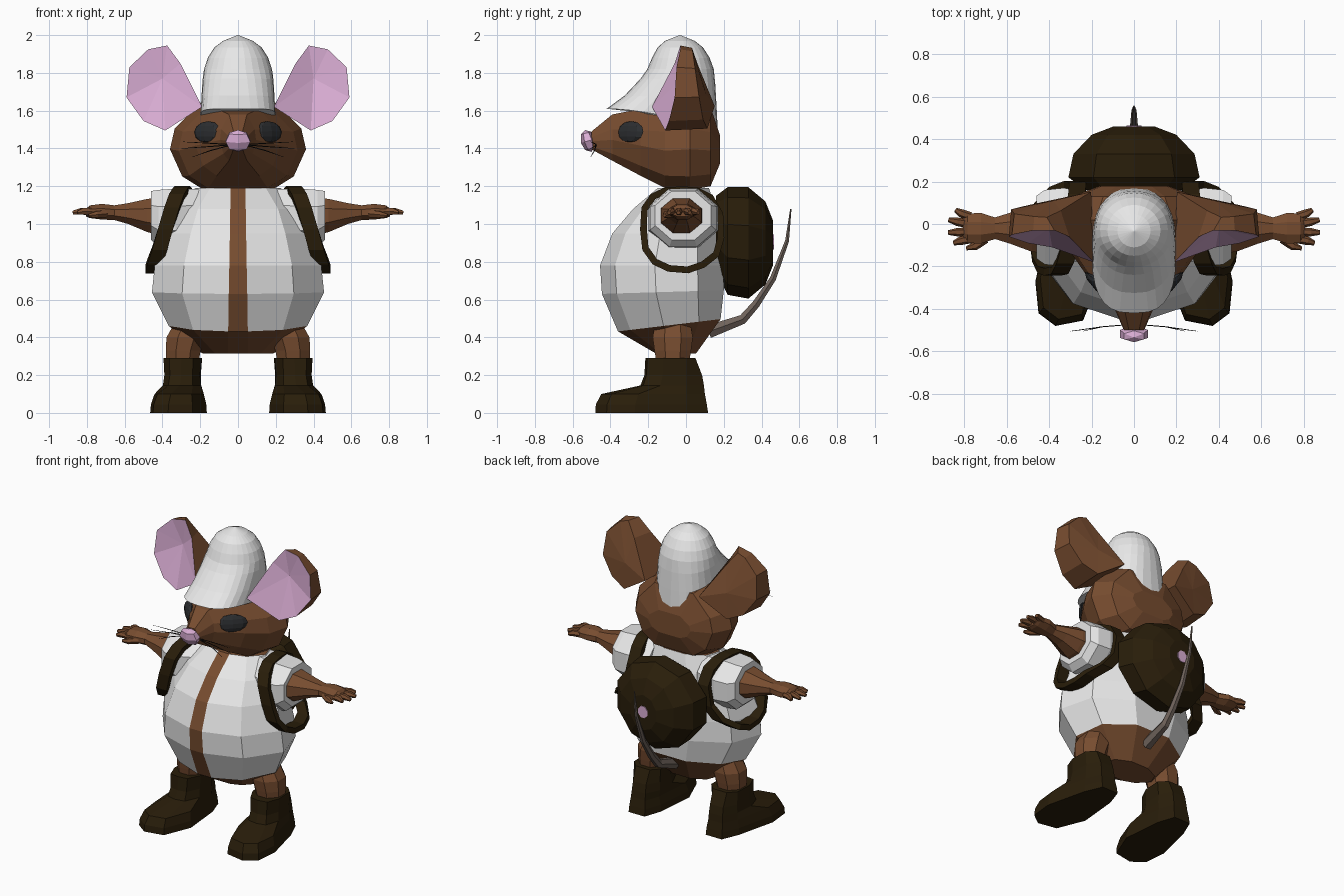
import bpy, bmesh, math
from mathutils import Vector, Matrix

if "Cube" in bpy.data.objects:
    bpy.data.objects.remove(bpy.data.objects["Cube"])


def material(name, rgb):
    m = bpy.data.materials.new(name)
    m.diffuse_color = (*rgb, 1)
    m.use_nodes = True
    m.node_tree.nodes["Principled BSDF"].inputs["Base Color"].default_value = m.diffuse_color
    return m


FUR = material("brown fur", (0.185, 0.073, 0.029))
CLOTH = material("white cloth", (0.8, 0.8, 0.8))
PINK = material("pink skin", (0.7, 0.42, 0.66))
LEATHER = material("dark leather", (0.022, 0.0125, 0.003))
EYE = material("charcoal eye", (0.025, 0.027, 0.03))
BLACK = material("black whisker", (0.005, 0.005, 0.005))
TAIL = material("grey tail", (0.16, 0.125, 0.105))


def finish(name, bm, mats, mirror=False):
    bmesh.ops.recalc_face_normals(bm, faces=bm.faces)
    me = bpy.data.meshes.new(name)
    bm.to_mesh(me)
    bm.free()
    for m in mats:
        me.materials.append(m)
    ob = bpy.data.objects.new(name, me)
    bpy.context.collection.objects.link(ob)
    if mirror:
        ob.modifiers.new("Mirror", 'MIRROR').use_mirror_merge = False
    return ob


def loft(name, rings, mats, mirror=False, closed=False, rule=None):
    """Skin equal-length rings of points; rule(ring, side) picks the material."""
    bm = bmesh.new()
    vs = [[bm.verts.new(p) for p in r] for r in rings]
    n, count = len(vs[0]), len(vs)
    for i in range(count if closed else count - 1):
        a, b = vs[i], vs[(i + 1) % count]
        for j in range(n):
            k = (j + 1) % n
            f = bm.faces.new((a[j], a[k], b[k], b[j]))
            if rule:
                f.material_index = rule(i, j)
    if not closed:
        bm.faces.new(vs[0])
        bm.faces.new(vs[-1])
    return finish(name, bm, mats, mirror)


def angles(n):
    return [2 * math.pi * (j + 0.5) / n for j in range(n)]


def ring_x(x, y, z, ry, rz, n=8):
    return [(x, y + ry * math.cos(t), z + rz * math.sin(t)) for t in angles(n)]


def ring_y(y, x, z, rx, rz, n=8):
    return [(x + rx * math.cos(t), y, z + rz * math.sin(t)) for t in angles(n)]


def ring_z(z, x, y, rx, ry, n=8):
    return [(x + rx * math.cos(t), y + ry * math.sin(t), z) for t in angles(n)]


def tube(name, pts, radii, mat, n=6, mirror=False):
    pts = [Vector(p) for p in pts]
    rings = []
    for i, p in enumerate(pts):
        d = pts[min(i + 1, len(pts) - 1)] - pts[max(i - 1, 0)]
        q = d.to_track_quat('Z', 'Y')
        rings.append([p + q @ Vector((radii[i] * math.cos(2 * math.pi * j / n),
                                      radii[i] * math.sin(2 * math.pi * j / n), 0))
                      for j in range(n)])
    return loft(name, rings, [mat], mirror)


def ball(name, loc, size, mat, turn=Matrix.Identity(3), segs=8, rows=6, mirror=False):
    bm = bmesh.new()
    bmesh.ops.create_uvsphere(bm, u_segments=segs, v_segments=rows, radius=1)
    for v in bm.verts:
        v.co = Vector(loc) + turn @ Vector([v.co[k] * size[k] for k in range(3)])
    return finish(name, bm, [mat], mirror)


# Body: shirt open in a narrow front strip, bare fur under the hem
def body_ring(z, w, yf, yb, tilt, strip):
    cy, ry = (yf + yb) / 2, (yb - yf) / 2
    pts = [(-strip, yf), (strip, yf)]
    for a in (40, 82, 122, 160, -160, -122, -82, -40):
        t = math.radians(a)
        pts.append((w * math.sin(t), cy - ry * math.cos(t)))
    return [(x, y, z + tilt * (y - cy)) for x, y in pts]


loft("body", [body_ring(*r) for r in (
    (0.315, 0.19, -0.16, 0.06, 0, 0.052), (0.465, 0.37, -0.36, 0.20, 0.12, 0.052),
    (0.64, 0.46, -0.445, 0.22, 0.03, 0.049), (0.78, 0.445, -0.455, 0.22, 0, 0.046),
    (0.95, 0.39, -0.39, 0.20, 0, 0.043), (1.08, 0.33, -0.28, 0.17, 0, 0.041),
    (1.19, 0.23, -0.15, 0.13, 0, 0.041))], [FUR, CLOTH],
    rule=lambda i, j: 0 if i == 0 or j == 0 else 1)

# Head: lofted from nose to nape
SECTION = [(0.5, 1), (0.93, 0.68), (1, 0.45), (0.82, 0.15), (0.5, 0)]
SECTION += [(-u, v) for u, v in reversed(SECTION)]
loft("head", [[(u * w, y, zb + v * (zt - zb)) for u, v in SECTION] for y, w, zb, zt in (
    (-0.50, 0.048, 1.395, 1.49), (-0.39, 0.095, 1.335, 1.58), (-0.24, 0.225, 1.255, 1.61),
    (-0.11, 0.315, 1.19, 1.63), (0.02, 0.36, 1.18, 1.66), (0.13, 0.29, 1.20, 1.62),
    (0.18, 0.16, 1.32, 1.47))], [FUR])
ball("nose", (0, -0.518, 1.44), (0.075, 0.04, 0.06), PINK,
     Matrix.Rotation(math.radians(16), 3, 'X'), 6, 4)
ball("eye", (0.163, -0.295, 1.488), (0.098, 0.024, 0.057), EYE,
     Matrix.Rotation(math.radians(45), 3, 'Z') @ Matrix.Rotation(math.radians(-8), 3, 'X'), 8, 6, True)
for k, (tx, tz) in enumerate(((0.30, 1.40), (0.29, 1.435), (0.24, 1.355))):
    tube("whisker_%d" % (k + 1), [(0.03, -0.475, 1.42), (0.15, -0.485, (1.42 + tz) / 2), (tx, -0.505, tz)],
         [0.003, 0.003, 0.001], BLACK, 3, True)

# Ears: pink hollow inside a faceted brown shell that widens towards the head
RIM = [(0.59, -0.06, 1.67), (0.575, -0.05, 1.83), (0.475, -0.03, 1.925), (0.375, -0.03, 1.945),
       (0.305, -0.06, 1.85), (0.19, -0.18, 1.62), (0.385, -0.11, 1.495), (0.50, -0.09, 1.545)]
bm = bmesh.new()
rim = [bm.verts.new(p) for p in RIM]
mid = Vector((0.39, 0, 1.70))
back = []
for j, (x, y, z) in enumerate(RIM):
    low = max(0, min(1, (1.95 - z) / 0.3))
    back.append(bm.verts.new((mid.x + (x - mid.x) * 0.94 + (0.035 if j in (3, 4) else 0),
                              0.03 + low * (0.16 - 0.2 * x), mid.z + (z - mid.z) * 0.95)))
hollow = bm.verts.new((0.40, -0.02, 1.77))
rear = bm.verts.new((0.38, 0.11, 1.68))
for j in range(8):
    k = (j + 1) % 8
    bm.faces.new((rim[j], rim[k], hollow)).material_index = 1
    bm.faces.new((rim[j], rim[k], back[k], back[j]))
    bm.faces.new((back[j], back[k], rear))
finish("ear", bm, [FUR, PINK], True)


# Cap: dome that sweeps forward into a squarish brim and dips at the nape
def cap_ring(zf, zb, yf, yb, w, square, n=28):
    pts = []
    for j in range(n):
        t = 2 * math.pi * j / n
        c, s = math.cos(t), math.sin(t)
        x = math.copysign(abs(s) ** square, s)
        y = math.copysign(abs(c) ** square, c)
        pts.append((w * x, (yf + yb) / 2 - y * (yb - yf) / 2, zf + (zb - zf) * ((1 - y) / 2) ** 1.7))
    return pts


loft("cap", [cap_ring(*r) for r in (
    (1.61, 1.50, -0.42, 0.168, 0.198, 0.72), (1.68, 1.62, -0.325, 0.162, 0.194, 0.8),
    (1.77, 1.74, -0.24, 0.155, 0.188, 0.9), (1.82, 1.82, -0.205, 0.147, 0.18, 1),
    (1.88, 1.88, -0.18, 0.125, 0.16, 1), (1.935, 1.935, -0.15, 0.09, 0.125, 1),
    (1.97, 1.97, -0.11, 0.045, 0.078, 1), (2.0, 2.0, -0.035, -0.03, 0.003, 1))], [CLOTH])

# Arms and hands
loft("sleeve", [ring_x(0.18, 0, 1.04, 0.15, 0.155), ring_x(0.33, -0.015, 1.03, 0.20, 0.17),
                ring_x(0.42, -0.015, 1.03, 0.19, 0.163), ring_x(0.46, -0.015, 1.045, 0.16, 0.14)],
     [CLOTH], True)
loft("arm", [ring_x(0.40, -0.025, 1.04, 0.125, 0.11), ring_x(0.48, -0.025, 1.045, 0.115, 0.095),
             ring_x(0.58, -0.02, 1.055, 0.08, 0.06), ring_x(0.655, -0.02, 1.06, 0.055, 0.042),
             ring_x(0.72, -0.02, 1.065, 0.078, 0.045), ring_x(0.785, -0.02, 1.065, 0.075, 0.036),
             ring_x(0.805, -0.02, 1.06, 0.06, 0.022)], [FUR], True)
for k, (y0, x1, y1) in enumerate(((0.035, 0.84, 0.066), (0.0, 0.873, 0.02),
                                  (-0.037, 0.875, -0.04), (-0.07, 0.85, -0.09))):
    tube("finger_%d" % (k + 1), [(0.77, y0, 1.065), ((0.77 + x1) / 2 + 0.01, (y0 + y1) / 2, 1.067),
                                 (x1, y1, 1.06)], [0.021, 0.02, 0.011], FUR, 6, True)
tube("thumb", [(0.70, -0.07, 1.055), (0.75, -0.105, 1.05), (0.79, -0.115, 1.045)],
     [0.022, 0.02, 0.009], FUR, 6, True)

# Legs and boots
loft("leg", [ring_z(0.25, 0.295, -0.07, 0.09, 0.09), ring_z(0.33, 0.29, -0.07, 0.10, 0.105),
             ring_z(0.40, 0.275, -0.07, 0.112, 0.115), ring_z(0.48, 0.25, -0.07, 0.09, 0.10)],
     [FUR], True)
SOLE = [(0.23, 0.115), (0.35, 0.115), (0.40, 0.0), (0.465, -0.27), (0.45, -0.42),
        (0.37, -0.48), (0.24, -0.455), (0.165, -0.27), (0.19, 0.0)]
SHAFT = [(0.24, 0.05), (0.34, 0.05), (0.385, 0.0), (0.39, -0.12), (0.36, -0.205),
         (0.30, -0.215), (0.24, -0.205), (0.20, -0.12), (0.195, 0.0)]


def boot_ring(z, mix, heel, scale=1.0):
    """Blend sole into shaft; heel sets how far the back edge stands out."""
    pts = [((a[0] + (b[0] - a[0]) * mix, a[1] + (b[1] - a[1]) * mix)) for a, b in zip(SOLE, SHAFT)]
    pts[0], pts[1] = (pts[0][0], heel), (pts[1][0], heel)
    return [(0.30 + (x - 0.30) * scale, y, z) for x, y in pts]


loft("boot", [boot_ring(0, 0, 0.117), boot_ring(0.045, 0.01, 0.11, 0.98),
              boot_ring(0.1, 0.12, 0.1, 0.91), boot_ring(0.145, 0.9, 0.095, 1.0),
              boot_ring(0.2, 0.98, 0.085, 0.98), boot_ring(0.29, 1, 0.05, 1.05)], [LEATHER], True)

# Backpack with a round badge
loft("backpack", [ring_y(y, 0, z, rx, rz, 10) for y, z, rx, rz in (
    (0.16, 0.95, 0.24, 0.20), (0.22, 0.91, 0.325, 0.285), (0.33, 0.90, 0.30, 0.295),
    (0.42, 0.90, 0.21, 0.22), (0.46, 0.90, 0.10, 0.12))], [LEATHER])
loft("badge", [ring_y(0.456, 0, 0.905, 0.037, 0.042), ring_y(0.465, 0, 0.905, 0.037, 0.042)], [PINK])

# Shoulder straps: box-section loops from the backpack round each arm
LOOP = [(0.305, -0.11, 1.175), (0.325, -0.175, 1.145), (0.35, -0.22, 1.08), (0.385, -0.225, 0.97),
        (0.415, -0.215, 0.87), (0.44, -0.165, 0.80), (0.45, -0.09, 0.765), (0.45, 0.01, 0.757),
        (0.43, 0.09, 0.785), (0.36, 0.16, 0.84), (0.29, 0.185, 0.93), (0.265, 0.18, 1.05),
        (0.27, 0.13, 1.14), (0.285, 0.06, 1.175), (0.295, -0.02, 1.182)]
rings = []
for x, y, z in LOOP:
    d = Vector((0, y + 0.02, z - 0.97)).normalized() * 0.018
    c = Vector((x, y, z))
    w = Vector((0.04, 0, 0))
    rings.append([c - w - d, c + w - d, c + w + d, c - w + d])
loft("strap", rings, [LEATHER], True, True)

# Tail
tube("tail", [(0, 0.12, 0.43), (0, 0.30, 0.495), (0, 0.37, 0.575), (0, 0.46, 0.71),
              (0, 0.535, 0.91), (0, 0.555, 1.08)],
     [0.04, 0.029, 0.024, 0.019, 0.012, 0.004], TAIL, 6)
